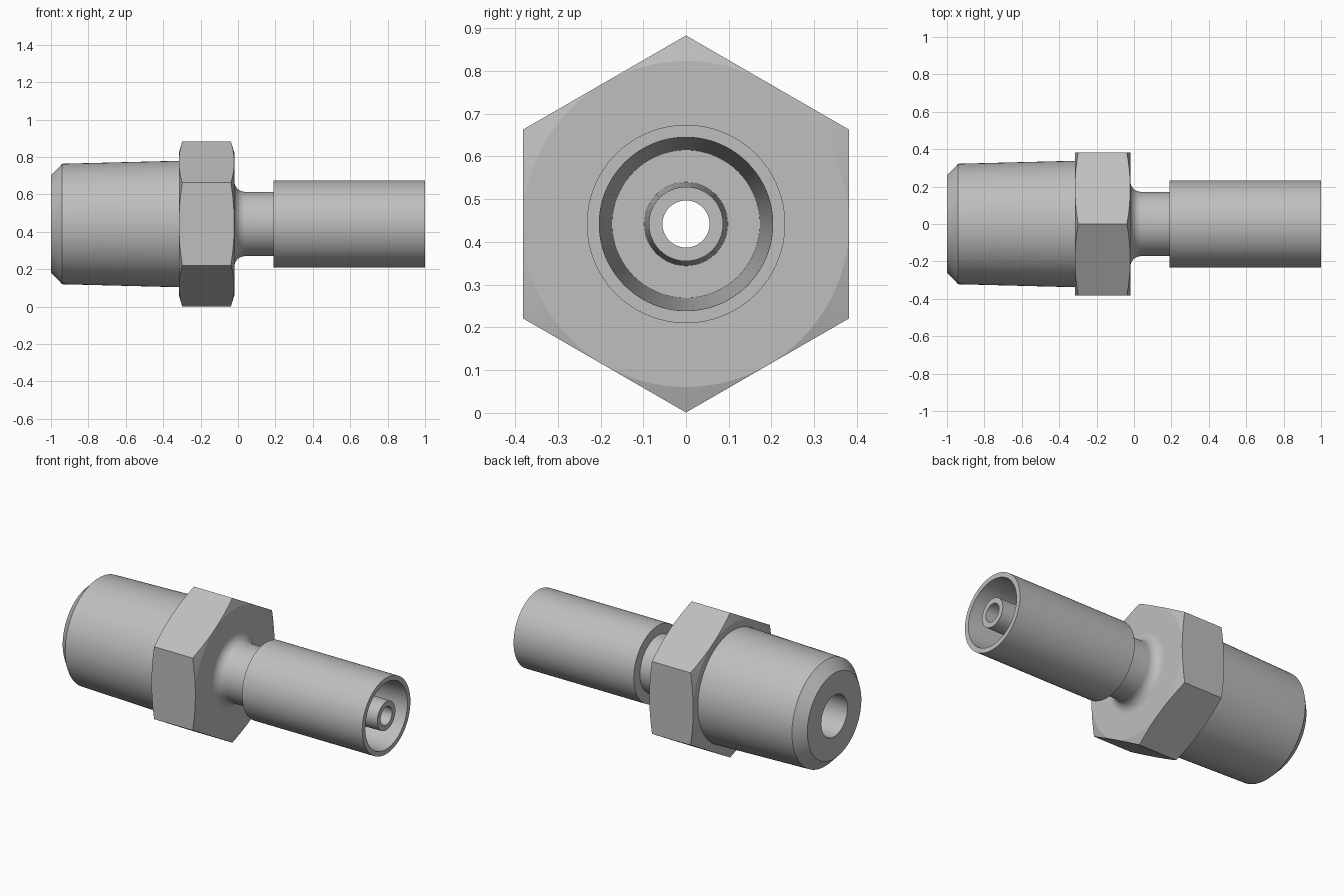
import bpy, bmesh, math

if "Cube" in bpy.data.objects:
    bpy.data.objects.remove(bpy.data.objects["Cube"])

AXIS_Z = 0.442
SEG = 96

metal = bpy.data.materials.new("grey metal")
metal.diffuse_color = (0.52, 0.52, 0.52, 1)
metal.use_nodes = True
metal.node_tree.nodes["Principled BSDF"].inputs["Base Color"].default_value = metal.diffuse_color


def lathe(name, profile, angle, closed=True):
    """Revolve (x, r) points about the x axis; a point may be a function of the turn angle."""
    bm = bmesh.new()
    rings = []
    for p in profile:
        ring = []
        for i in range(SEG):
            t = 2 * math.pi * i / SEG
            x, r = p(t) if callable(p) else p
            ring.append(bm.verts.new((x, r * math.sin(t), r * math.cos(t))))
        rings.append(ring)
    for k in range(len(rings) if closed else len(rings) - 1):
        a, b = rings[k], rings[(k + 1) % len(rings)]
        for i in range(SEG):
            j = (i + 1) % SEG
            bm.faces.new((a[i], a[j], b[j], b[i]))
    bmesh.ops.recalc_face_normals(bm, faces=bm.faces)
    me = bpy.data.meshes.new(name)
    bm.to_mesh(me)
    bm.free()
    me.materials.append(metal)
    ob = bpy.data.objects.new(name, me)
    ob.location.z = AXIS_Z
    bpy.context.collection.objects.link(ob)
    bpy.ops.object.select_all(action='DESELECT')
    bpy.context.view_layer.objects.active = ob
    ob.select_set(True)
    bpy.ops.object.shade_smooth_by_angle(angle=math.radians(angle))
    return ob


# Tapered pipe end, filleted neck, and stepped bore in one turned body
FILLET = 0.058
fillet = [(0.038 - FILLET * math.cos(a), 0.172 + FILLET * (1 - math.sin(a)))
          for a in (math.pi / 2 * k / 10 for k in range(11))]
body = [(-1.0, 0.126), (-1.0, 0.26), (-0.94, 0.322), (-0.316, 0.338), (-0.1, 0.338),
        (-0.1, 0.23)] + fillet + [(0.24, 0.172), (0.24, 0.055), (-0.06, 0.055), (-0.1, 0.126)]
lathe("pipe_end_and_neck", body, 30)

# Hexagonal nut with conical corner chamfers
FLAT, X0, X1 = 0.382, -0.316, -0.02


def hex_radius(t):
    # corners point up and down
    return FLAT / math.cos((t % (math.pi / 3)) - math.pi / 6)


def hex_edge(x, side):
    return lambda t: (x + side * (0.0002 + 0.3 * (hex_radius(t) - FLAT)), hex_radius(t))


nut = [(X0, 0.2), (X0, FLAT - 0.0005), hex_edge(X0, 1), hex_edge(X1, -1),
       (X1, FLAT - 0.0005), (X1, 0.2)]
lathe("hex_nut", nut, 12)

# Hollow crimp sleeve with a slightly flared mouth
sleeve = [(0.19, 0.15), (0.19, 0.232), (1.0, 0.232), (1.0, 0.203), (0.27, 0.173),
          (0.27, 0.055), (0.2, 0.055), (0.2, 0.15)]
lathe("crimp_sleeve", sleeve, 30)

# Tapered inner nipple
nipple = [(0.26, 0.055), (0.26, 0.098), (1.0, 0.087), (1.0, 0.055)]
lathe("inner_nipple", nipple, 30)
